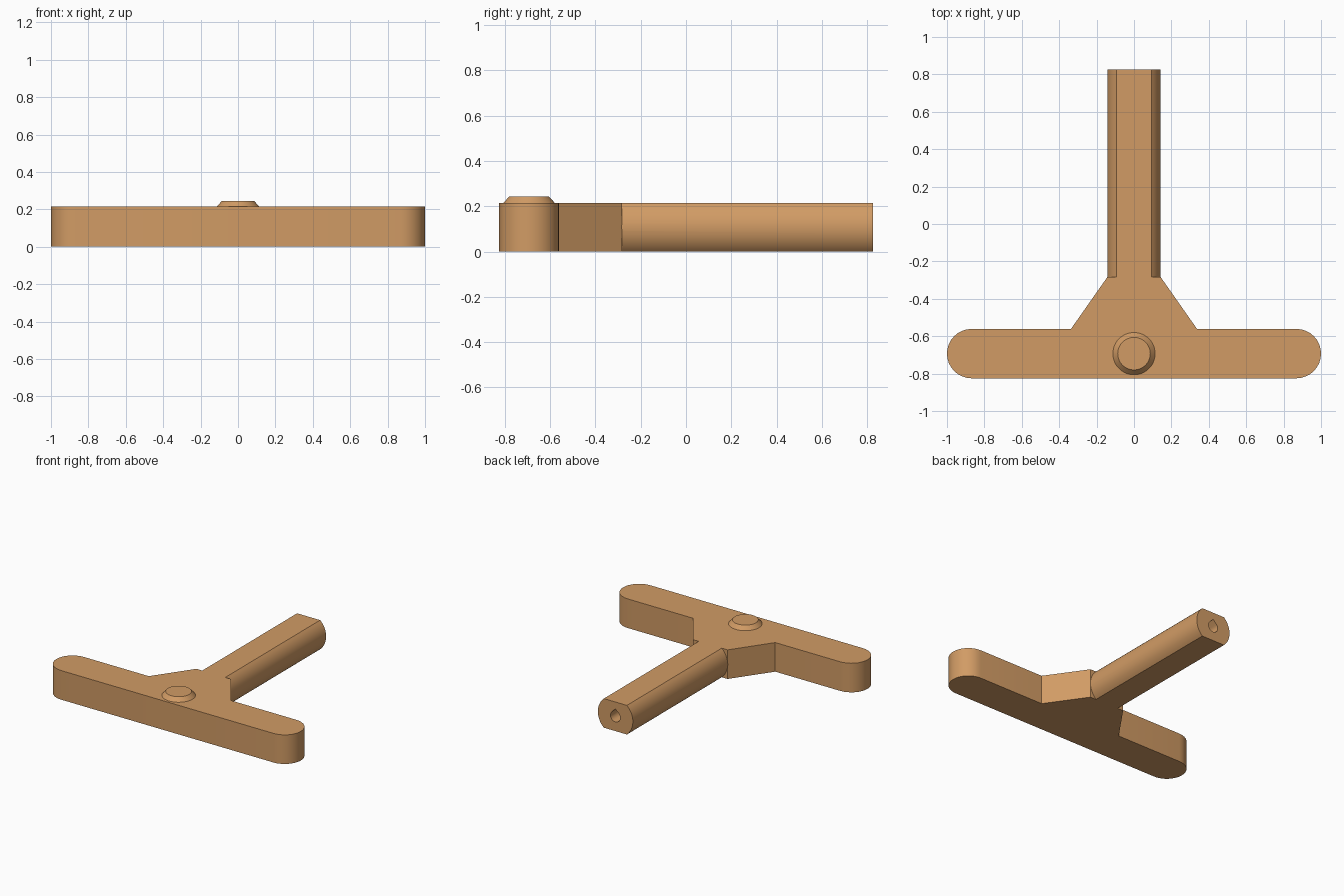
import bpy, bmesh, math
from mathutils import Vector

if "Cube" in bpy.data.objects:
    bpy.data.objects.remove(bpy.data.objects["Cube"])

H = 0.215          # plate thickness
BAR_Y, BAR_R = -0.693, 0.132
SHAFT_R = 0.143

mat = bpy.data.materials.new("tan plastic")
mat.diffuse_color = (0.64, 0.33, 0.13, 1)
mat.use_nodes = True
mat.node_tree.nodes["Principled BSDF"].inputs["Base Color"].default_value = mat.diffuse_color


def arc(cx, cy, r, a0, a1, n):
    return [(cx + r * math.cos(math.radians(a0 + (a1 - a0) * i / n)),
             cy + r * math.sin(math.radians(a0 + (a1 - a0) * i / n))) for i in range(n + 1)]


def prism(name, pts, extrude):
    """Extrude a closed outline of 3D points along a vector."""
    bm = bmesh.new()
    face = bm.faces.new([bm.verts.new(p) for p in pts])
    geo = bmesh.ops.extrude_face_region(bm, geom=[face])
    verts = [g for g in geo["geom"] if isinstance(g, bmesh.types.BMVert)]
    bmesh.ops.translate(bm, verts=verts, vec=Vector(extrude))
    bmesh.ops.recalc_face_normals(bm, faces=bm.faces)
    mesh = bpy.data.meshes.new(name)
    bm.to_mesh(mesh)
    bm.free()
    mesh.materials.append(mat)
    ob = bpy.data.objects.new(name, mesh)
    bpy.context.collection.objects.link(ob)
    return ob


def boolean(target, other, operation):
    """Apply a boolean and remove the helper."""
    bpy.context.view_layer.objects.active = target
    mod = target.modifiers.new(operation.lower(), 'BOOLEAN')
    mod.operation, mod.object, mod.solver = operation, other, 'EXACT'
    bpy.ops.object.modifier_apply(modifier=mod.name)
    bpy.data.objects.remove(other)


# Crossbar with rounded ends and tapered web, one outline
outline = arc(1 - BAR_R, BAR_Y, BAR_R, -90, 90, 16)
outline += [(0.337, BAR_Y + BAR_R), (0.142, -0.283), (-0.142, -0.283), (-0.337, BAR_Y + BAR_R)]
outline += arc(-1 + BAR_R, BAR_Y, BAR_R, 90, 270, 16)
handle = prism("t_handle", [(x, y, 0) for x, y in outline], (0, 0, H))

# Round shaft with flats on top and bottom
a = math.degrees(math.asin(H / 2 / SHAFT_R))
section = arc(0, H / 2, SHAFT_R, -a, a, 16) + arc(0, H / 2, SHAFT_R, 180 - a, 180 + a, 16)
shaft = prism("shaft", [(x, -0.33, z) for x, z in section], (0, 0.825 + 0.33, 0))
boolean(handle, shaft, 'UNION')

# Teardrop hole in the shaft end
r = 0.04
drop = arc(0, H / 2, r, 135, 405, 20) + [(0, H / 2 + r * math.sqrt(2))]
hole = prism("hole_cutter", [(x, 0.3, z) for x, z in drop], (0, 0.6, 0))
boolean(handle, hole, 'DIFFERENCE')

# Raised tapered button on the crossbar
bpy.ops.mesh.primitive_cone_add(vertices=48, radius1=0.113, radius2=0.087, depth=0.029,
                                location=(0, BAR_Y, H + 0.0145))
button = bpy.context.object
button.name = "button"
button.data.materials.append(mat)

for ob in (handle, button):
    bpy.ops.object.select_all(action='DESELECT')
    ob.select_set(True)
    bpy.context.view_layer.objects.active = ob
    bpy.ops.object.shade_smooth_by_angle(angle=math.radians(30))
